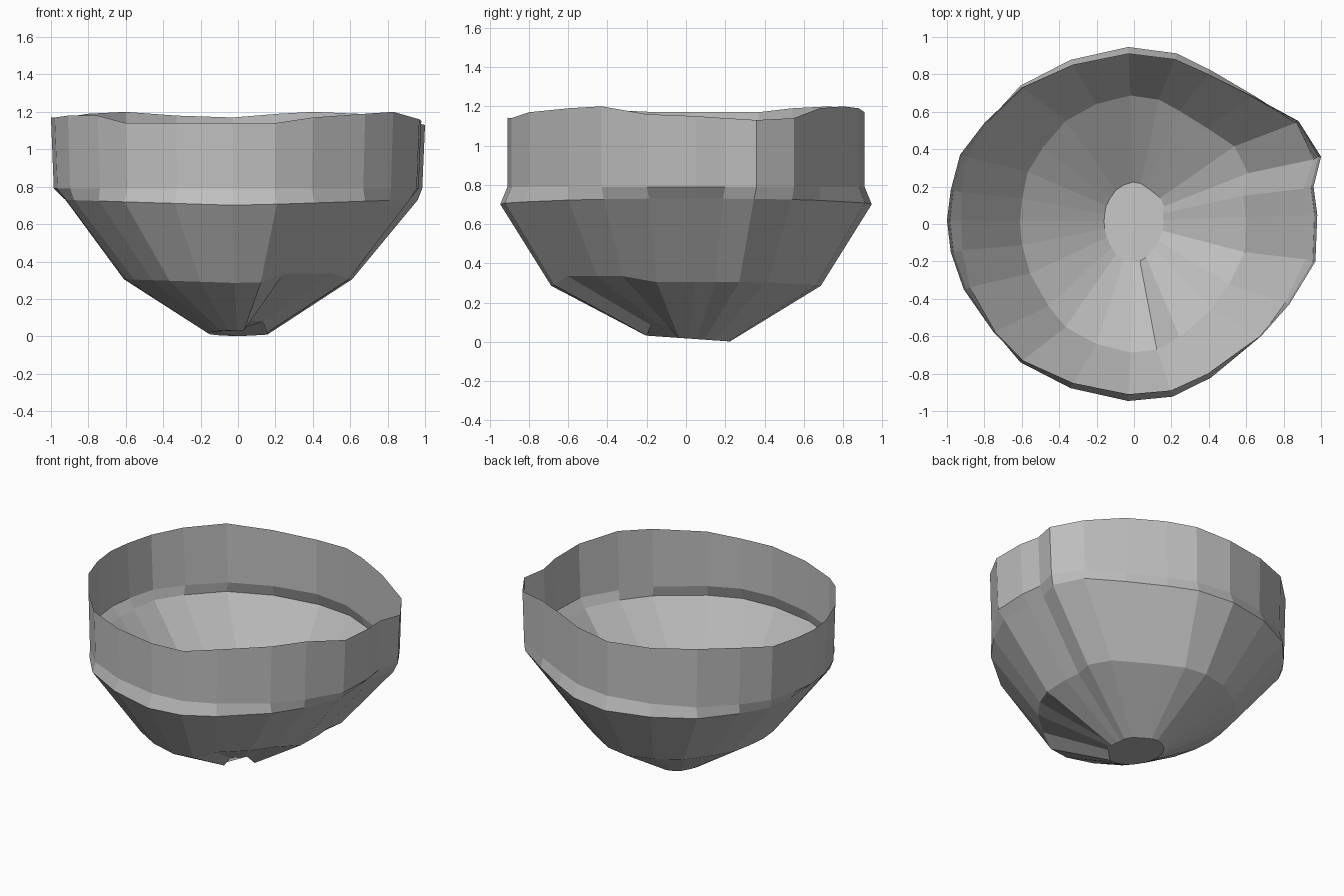
import bpy
import bmesh
import math

if "Cube" in bpy.data.objects:
    bpy.data.objects.remove(bpy.data.objects["Cube"], do_unlink=True)

# Rim outline, counter-clockwise: x, y, height
RIM = [
    (.98, .05, 1.15), (.96, .2, 1.14), (1, .36, 1.13), (.88, .55, 1.14),
    (.64, .68, 1.19), (.4, .8, 1.2), (.22, .88, 1.19), (-.03, .91, 1.17),
    (-.33, .85, 1.18), (-.6, .73, 1.2), (-.8, .54, 1.19), (-.93, .37, 1.17),
    (-.98, .18, 1.17), (-1, .02, 1.17), (-.98, -.15, 1.17), (-.91, -.35, 1.18),
    (-.75, -.58, 1.18), (-.6, -.73, 1.14), (-.33, -.85, 1.14), (-.03, -.91, 1.14),
    (.2, -.89, 1.14), (.4, -.8, 1.17), (.68, -.6, 1.19), (.83, -.43, 1.2),
    (.97, -.2, 1.16),
]


def in_dent(x, y):
    """True inside the sector where the lower cone is pushed upwards."""
    return -70 < math.degrees(math.atan2(y, x)) < -20


def wall_foot(x, y):
    return x * .985, y, .79


def shoulder(x, y):
    # The shoulder bulges at the front and back and tucks in at the sides
    side = abs(x) / math.hypot(x, y)
    scale = .92 + .12 * math.sqrt(1 - side * side)
    return x * scale, y * scale, .7 + .03 * side


def knee(x, y):
    return x * .61, y * .755, .335 if in_dent(x, y) else .285 + .02 * abs(x)


def base_edge(x, y):
    lift = .055 if in_dent(x, y) else 0
    return x * .16, y * .235 + .01, .017 - .07 * y * .235 + lift


def make_material(name, colour):
    material = bpy.data.materials.new(name)
    material.use_nodes = True
    material.diffuse_color = colour
    for node in material.node_tree.nodes:
        if node.type == "BSDF_PRINCIPLED":
            node.inputs["Base Color"].default_value = colour
    return material


def bridge(bm, upper, lower):
    """Join two closed rings with outward-facing quads."""
    count = len(upper)
    for i in range(count):
        j = (i + 1) % count
        bm.faces.new((lower[i], lower[j], upper[j], upper[i]))


# Thin open bowl: upright wall, tucked shoulder, two-stage cone
bm = bmesh.new()
rings = [[bm.verts.new(point) for point in RIM]]
for level in (wall_foot, shoulder, knee, base_edge):
    rings.append([bm.verts.new(level(x, y)) for x, y, height in RIM])
for upper, lower in zip(rings, rings[1:]):
    bridge(bm, upper, lower)

# Small closed foot under the cone
bm.faces.new(list(reversed(rings[-1])))

mesh = bpy.data.meshes.new("bowl")
bm.to_mesh(mesh)
bm.free()
mesh.materials.append(make_material("plain grey", (.52, .52, .52, 1)))
bowl = bpy.data.objects.new("bowl", mesh)
bpy.context.collection.objects.link(bowl)
